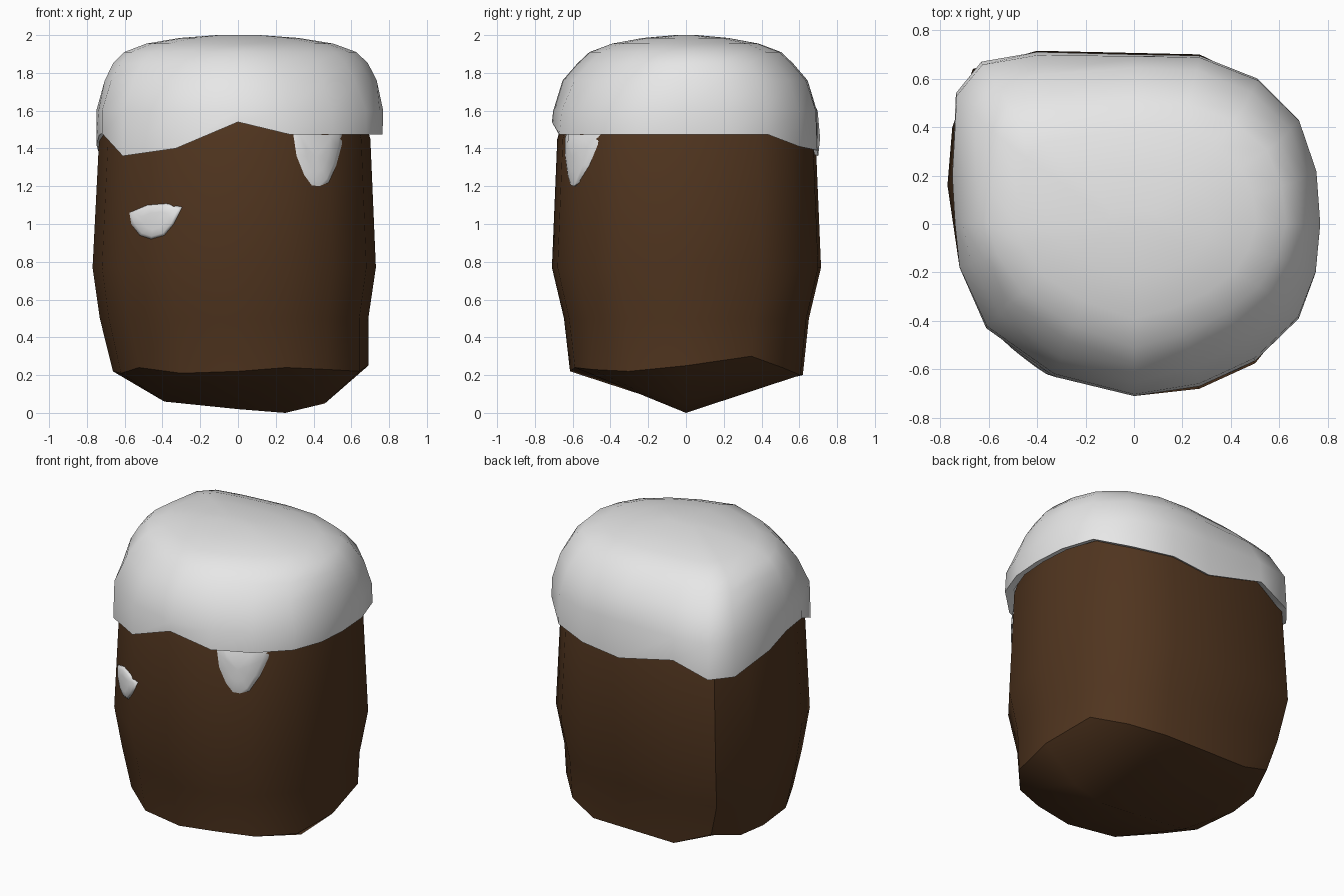
import bpy, bmesh, math

if "Cube" in bpy.data.objects:
    bpy.data.objects.remove(bpy.data.objects["Cube"])


def material(name, rgb):
    m = bpy.data.materials.new(name)
    m.diffuse_color = (*rgb, 1)
    m.use_nodes = True
    m.node_tree.nodes["Principled BSDF"].inputs["Base Color"].default_value = m.diffuse_color
    return m


BROWN = material("dark brown bark", (0.08, 0.035, 0.0135))
WHITE = material("snow white", (0.8, 0.8, 0.8))


def finish(name, bm, mat, angle):
    bmesh.ops.remove_doubles(bm, verts=bm.verts, dist=0.0005)
    bmesh.ops.recalc_face_normals(bm, faces=bm.faces)
    me = bpy.data.meshes.new(name)
    bm.to_mesh(me)
    bm.free()
    ob = bpy.data.objects.new(name, me)
    bpy.context.collection.objects.link(ob)
    me.materials.append(mat)
    bpy.ops.object.select_all(action='DESELECT')
    ob.select_set(True)
    bpy.context.view_layer.objects.active = ob
    bpy.ops.object.shade_smooth_by_angle(angle=math.radians(angle))
    return ob


def loft(bm, rings):
    """Skin between point rings, returning the vertex rings."""
    vr = [[bm.verts.new(p) for p in r] for r in rings]
    for a, b in zip(vr, vr[1:]):
        n = len(a)
        for i in range(n):
            j = (i + 1) % n
            bm.faces.new((a[i], a[j], b[j], b[i]))
    return vr


# trunk: plan outline with rim height, scaled level by level
PLAN = [(-.35, -.62, .21), (0, -.71, .22), (.27, -.68, .24), (.5, -.575, .23),
        (.68, -.35, .22), (.73, 0, .25), (.67, .40, .30), (.5, .59, .24),
        (.27, .70, .20), (-.4, .715, .20), (-.665, .64, .29), (-.75, .4, .23),
        (-.77, .16, .22), (-.72, -.18, .21), (-.61, -.42, .24)]
# z, scale of -x side, scale of +x side, scale of y
LEVELS = [(.22, .86, .945, .865), (.5, .95, .945, .91), (.77, 1, 1, 1),
          (1.45, .955, .96, .96), (1.6, .9, .9, .9)]


def body_scale(z):
    for a, b in zip(LEVELS, LEVELS[1:]):
        if z <= b[0]:
            t = max(0, (z - a[0]) / (b[0] - a[0]))
            return [a[k] + (b[k] - a[k]) * t for k in (1, 2, 3)]
    return LEVELS[-1][1:]


def body_point(x, y, z):
    l, r, s = body_scale(z)
    return (x * (l if x < 0 else r), y * s, z)


def front_y(x, z):
    """y of the trunk's front surface at x, z."""
    pts = [body_point(p[0], p[1], z) for p in PLAN]
    best = 0
    for i in range(len(pts)):
        a, b = pts[i - 1], pts[i]
        if min(a[1], b[1]) < 0 and a[0] != b[0]:
            t = (x - a[0]) / (b[0] - a[0])
            if 0 <= t <= 1:
                best = min(best, a[1] + (b[1] - a[1]) * t)
    return best


RIDGE = [(-.39, 0, .06), (0, 0, .02), (.25, 0, 0), (.46, 0, .05)]
bm = bmesh.new()
rings = []
for k, lv in enumerate(LEVELS):
    ring = []
    for x, y, rim in PLAN:
        px, py, _ = body_point(x, y, lv[0])
        ring.append((px, py, rim if k == 0 else lv[0]))
    rings.append(ring)
vr = loft(bm, rings)
bm.faces.new(vr[-1])
# underside folds down to a ridge along x
rv = [bm.verts.new(p) for p in RIDGE]
near = [min(range(4), key=lambda q: abs(RIDGE[q][0] - v.co.x)) for v in vr[0]]
for i in range(len(PLAN)):
    j = (i + 1) % len(PLAN)
    lo, hi = near[i], near[j]
    step = 1 if hi >= lo else -1
    bottom = [rv[q] for q in range(lo, hi + step, step)]
    bm.faces.new([vr[0][j], vr[0][i]] + bottom)
finish("trunk", bm, BROWN, 40)

# snow cap: outline with the height of its wavy hem
CAP = [(-.33, -.63, 1.40), (0, -.71, 1.54), (.27, -.67, 1.475), (.5, -.565, 1.475),
       (.68, -.39, 1.475), (.75, -.2, 1.475), (.765, 0, 1.475), (.75, .22, 1.475),
       (.68, .43, 1.475), (.51, .6, 1.41), (.27, .695, 1.39), (0, .70, 1.36),
       (-.4, .71, 1.455), (-.63, .67, 1.37), (-.735, .54, 1.37), (-.75, .2, 1.42),
       (-.735, 0, 1.47), (-.72, -.18, 1.48), (-.61, -.43, 1.36)]
# z, scale x, scale y, extra rounding of the diagonal corners
DOME = [(1.6, 1.005, .99, .01), (1.76, .96, .92, .06), (1.85, .90, .81, .08),
        (1.91, .82, .72, .09), (1.955, .66, .55, .09), (1.985, .42, .32, .08),
        (2.0, .15, .08, 0)]
bm = bmesh.new()
rings = [[(x * .93, y * .93, h + .02) for x, y, h in CAP],
         [(x, y, h) for x, y, h in CAP]]
for z, sx, sy, c in DOME:
    ring = []
    for x, y, h in CAP:
        k = .2 if x > 0 and y > 0 else 1      # back right corner stays fuller
        f = 1 - c * k * abs(math.sin(2 * math.atan2(y, x)))
        ring.append((x * sx * f, y * sy * f, z))
    rings.append(ring)
vr = loft(bm, rings)
bm.faces.new(vr[-1])
finish("snow_cap", bm, WHITE, 50)


# snow drip and snow patch, draped over the trunk front
def drape(name, outline, bulge):
    bm = bmesh.new()
    cx = sum(p[0] for p in outline) / len(outline)
    cz = sum(p[1] for p in outline) / len(outline)
    rings = []
    for s, off in ((1, -.03), (1, .006), (.85, bulge * .75), (.5, bulge)):
        ring = []
        for x, z in outline:
            px, pz = cx + (x - cx) * s, cz + (z - cz) * s
            ring.append((px, front_y(px, pz) - off, pz))
        rings.append(ring)
    vr = loft(bm, rings)
    c = bm.verts.new((cx, front_y(cx, cz) - bulge, cz))
    last = vr[-1]
    for i in range(len(last)):
        bm.faces.new((last[i - 1], last[i], c))
    finish(name, bm, WHITE, 70)


drape("snow_drip", [(.28, 1.56), (.295, 1.46), (.31, 1.36), (.35, 1.26), (.39, 1.205),
                    (.43, 1.20), (.48, 1.22), (.52, 1.31), (.55, 1.42), (.56, 1.56)], .016)
drape("snow_patch", [(-.575, 1.06), (-.565, 1.0), (-.52, .94), (-.46, .92), (-.39, .94),
                     (-.34, 1.0), (-.295, 1.09), (-.38, 1.108), (-.48, 1.1)], .025)
